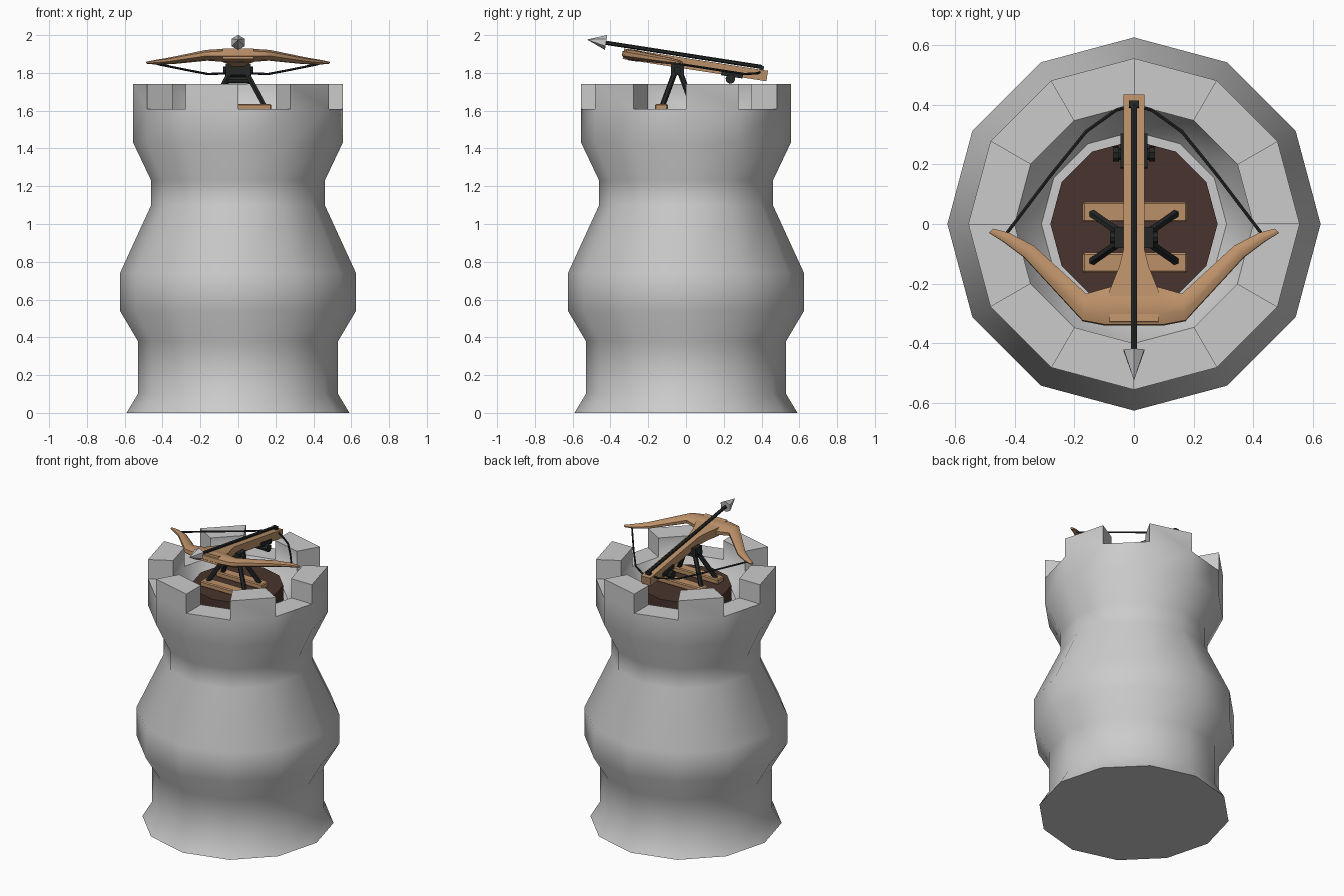
import bpy, bmesh, math
from mathutils import Vector, Matrix

if "Cube" in bpy.data.objects:
    bpy.data.objects.remove(bpy.data.objects["Cube"])


def material(name, rgb):
    m = bpy.data.materials.new(name)
    m.diffuse_color = (*rgb, 1)
    m.use_nodes = True
    m.node_tree.nodes["Principled BSDF"].inputs["Base Color"].default_value = m.diffuse_color
    return m


STONE = material("pale stone", (0.60, 0.60, 0.60))
WOOD = material("tan wood", (0.50, 0.28, 0.14))
FLOOR = material("dark brown floor", (0.065, 0.034, 0.026))
IRON = material("black iron", (0.018, 0.02, 0.02))
STEEL = material("light steel", (0.58, 0.58, 0.60))

# Frame of the crossbow: tilted nose-up toward the front
TILT = Matrix.Translation((0, 0, 1.85)) @ Matrix.Rotation(math.radians(-8.8), 4, 'X')


def finish(name, bm, mat, matrix=None, angle=50):
    bmesh.ops.recalc_face_normals(bm, faces=bm.faces[:])
    if matrix:
        bm.transform(matrix)
    me = bpy.data.meshes.new(name)
    bm.to_mesh(me)
    bm.free()
    me.materials.append(mat)
    ob = bpy.data.objects.new(name, me)
    bpy.context.collection.objects.link(ob)
    bpy.ops.object.select_all(action='DESELECT')
    ob.select_set(True)
    bpy.context.view_layer.objects.active = ob
    bpy.ops.object.shade_smooth_by_angle(angle=math.radians(angle))
    return ob


def loft(bm, rings, caps=True):
    """Skin a list of closed point rings; returns the band faces per step."""
    vs = [[bm.verts.new(p) for p in r] for r in rings]
    n = len(rings[0])
    bands = [[bm.faces.new((a[i], a[(i + 1) % n], b[(i + 1) % n], b[i])) for i in range(n)]
             for a, b in zip(vs, vs[1:])]
    if caps:
        bm.faces.new(vs[0][::-1])
        bm.faces.new(vs[-1])
    return bands


def ring(r, z, n=12):
    return [(r * math.cos(math.tau * i / n), r * math.sin(math.tau * i / n), z) for i in range(n)]


def rod(bm, p, q, r1, r2=None, n=6):
    p, q = Vector(p), Vector(q)
    d = q - p
    m = Matrix.Translation((p + q) / 2) @ d.to_track_quat('Z', 'Y').to_matrix().to_4x4()
    bmesh.ops.create_cone(bm, cap_ends=True, segments=n, radius1=r1,
                          radius2=r1 if r2 is None else r2, depth=d.length, matrix=m)


def box(bm, centre, size):
    m = Matrix.Translation(centre) @ Matrix.Diagonal((*size, 1))
    bmesh.ops.create_cube(bm, size=1, matrix=m)


# Tower: twelve-sided turned body with a hollow top
profile = [(.59, 0), (.53, .10), (.53, .38), (.625, .54), (.625, .74), (.46, 1.10),
           (.46, 1.23), (.555, 1.43), (.555, 1.61), (.40, 1.61), (.31, 1.50)]
bm = bmesh.new()
bands = loft(bm, [ring(r, z) for r, z in profile])
# Battlements: every second rim face is raised
out = bmesh.ops.extrude_discrete_faces(bm, faces=bands[8][0::2])
bmesh.ops.translate(bm, vec=(0, 0, .13), verts=list({v for f in out["faces"] for v in f.verts}))
finish("tower", bm, STONE)

# Wooden deck inside the battlements
bm = bmesh.new()
loft(bm, [ring(.28, 1.46), ring(.28, 1.60)])
finish("deck", bm, FLOOR)

# Two planks under the stand
for name, y in (("front_plank", -.13), ("rear_plank", .04)):
    bm = bmesh.new()
    box(bm, (.003, y, 1.617), (.35, .068, .036))
    bmesh.ops.bevel(bm, geom=bm.edges[:], offset=.006, segments=1, affect='EDGES')
    finish(name, bm, WOOD, angle=30)

# Stand: four splayed legs and a swivel block
bm = bmesh.new()
for sx in (-1, 1):
    for sy in (-1, 1):
        rod(bm, (sx * .045, -.045 + sy * .015, 1.80), (sx * .14, -.045 + sy * .08, 1.625), .015)
finish("stand_legs", bm, IRON)
bm = bmesh.new()
box(bm, (0, -.045, 1.817), (.13, .07, .058))
rod(bm, (-.08, -.045, 1.815), (.08, -.045, 1.815), .02, n=8)
finish("swivel", bm, IRON, angle=30)

# Stock: long beam flaring toward the bow
half = [(.035, .435), (.035, -.09), (.05, -.15), (.082, -.23), (.082, -.335)]
outline = half + [(-x, y) for x, y in reversed(half)]
bm = bmesh.new()
loft(bm, [[(x, y, z) for x, y in outline] for z in (-.028, .028)])
finish("stock", bm, WOOD, TILT, 35)

# Bow: half described by back edge, front edge and half thickness, then mirrored
sections = [((0, -.215), (0, -.342), .030), ((.08, -.215), (.10, -.342), .030),
            ((.16, -.238), (.172, -.328), .026), ((.335, -.075), (.368, -.113), .017),
            ((.42, -.03), (.438, -.06), .012), ((.472, -.016), (.486, -.03), .006)]


def bow_ring(a, b, t, side):
    pts = []
    for i in range(8):
        ang = math.tau * (i + .5) / 8
        u, w = math.cos(ang) / .924, math.sin(ang) / .924
        pts.append((side * ((a[0] + b[0]) / 2 + u * (b[0] - a[0]) / 2),
                    (a[1] + b[1]) / 2 + u * (b[1] - a[1]) / 2, w * t))
    return pts


bm = bmesh.new()
loft(bm, [bow_ring(*s, -1) for s in sections[:0:-1]] + [bow_ring(*s, 1) for s in sections])
finish("bow", bm, WOOD, TILT)

# Bowstring: slack curve pulled back to the nock
path = [(.43, -.035), (.28, .165), (.16, .315), (.06, .385), (0, .40)]
bm = bmesh.new()
for s in (-1, 1):
    for p, q in zip(path, path[1:]):
        zp, zq = (.03 * max(0, 1 - k[0] / .12) - .008 for k in (p, q))
        rod(bm, (s * p[0], p[1], zp), (s * q[0], q[1], zq), .006)
finish("bowstring", bm, IRON, TILT)

# Nock and arrow
bm = bmesh.new()
box(bm, (0, .40, .036), (.032, .022, .024))
finish("nock", bm, IRON, TILT, 30)
bm = bmesh.new()
rod(bm, (0, .40, .043), (0, -.45, .043), .011)
finish("arrow_shaft", bm, IRON, TILT)
bm = bmesh.new()
rod(bm, (0, -.435, .045), (0, -.535, .045), .040, .001)
finish("arrow_head", bm, STEEL, TILT)

# Winch below the rear of the stock
bm = bmesh.new()
box(bm, (0, .25, -.020), (.09, .115, .026))
rod(bm, (-.06, .245, -.05), (.06, .245, -.05), .020, n=8)
for s in (-1, 1):
    rod(bm, (s * .05, .245, -.045), (s * .07, .245, -.045), .026, n=8)
finish("winch", bm, IRON, TILT, 30)
